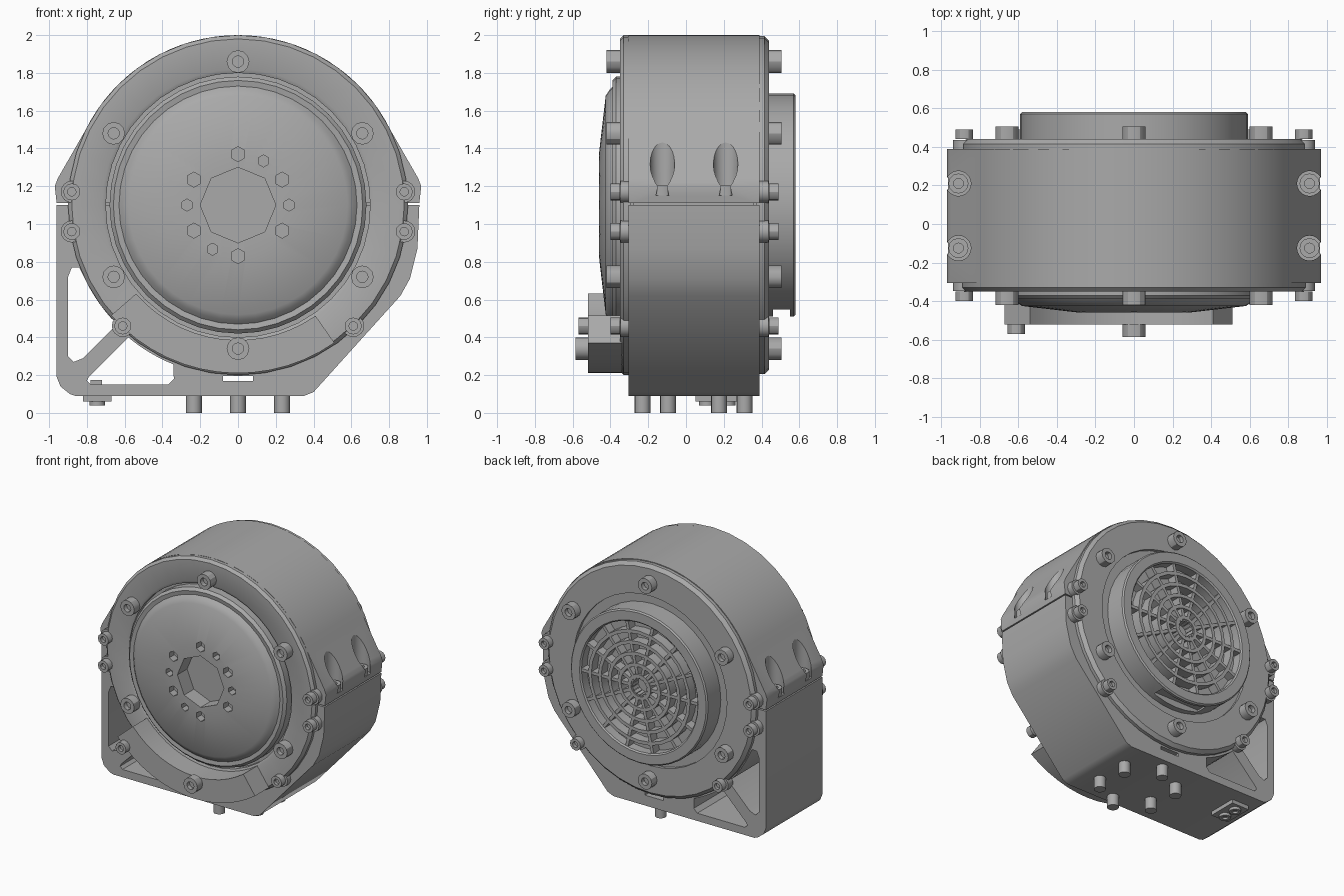
import bpy, bmesh, math
from mathutils import Matrix, Vector

cube = bpy.data.objects.get("Cube")
if cube:
    bpy.data.objects.remove(cube, do_unlink=True)

metal = bpy.data.materials.new("grey_metal")
metal.use_nodes = True
GREY = (0.4, 0.4, 0.4, 1)
metal.diffuse_color = GREY
metal.node_tree.nodes["Principled BSDF"].inputs["Base Color"].default_value = GREY

CZ = 1.1              # height of the shaft axis
FRONT, BACK = -0.35, 0.44
BODY_F, BODY_B = -0.305, 0.39


def finish(name, bm, smooth=30):
    bmesh.ops.recalc_face_normals(bm, faces=bm.faces)
    mesh = bpy.data.meshes.new(name)
    bm.to_mesh(mesh)
    bm.free()
    mesh.materials.append(metal)
    ob = bpy.data.objects.new(name, mesh)
    bpy.context.collection.objects.link(ob)
    shade(ob, smooth)
    return ob


def shade(ob, angle=30):
    bpy.ops.object.select_all(action='DESELECT')
    ob.select_set(True)
    bpy.context.view_layer.objects.active = ob
    bpy.ops.object.shade_smooth_by_angle(angle=math.radians(angle))


def polar(r, deg):
    a = math.radians(deg)
    return r * math.cos(a), CZ + r * math.sin(a)


def arc(r, a0, a1, n):
    return [polar(r, a0 + (a1 - a0) * i / n) for i in range(n + 1)]


def add_prism(bm, pts, y0, y1):
    face = bm.faces.new([bm.verts.new((x, y0, z)) for x, z in pts])
    ext = bmesh.ops.extrude_face_region(bm, geom=[face])
    moved = [v for v in ext["geom"] if isinstance(v, bmesh.types.BMVert)]
    bmesh.ops.translate(bm, verts=moved, vec=(0, y1 - y0, 0))


def prism(name, pts, y0, y1):
    bm = bmesh.new()
    add_prism(bm, pts, y0, y1)
    return finish(name, bm)


def lathe(name, profile, sides=40):
    """Turn a closed (radius, y) profile about the shaft axis."""
    bm = bmesh.new()
    vs = [bm.verts.new((r, y, CZ)) for r, y in profile]
    es = [bm.edges.new((vs[i], vs[(i + 1) % len(vs)])) for i in range(len(vs))]
    bmesh.ops.spin(bm, geom=vs + es, cent=(0, 0, CZ), axis=(0, 1, 0),
                   angle=math.tau, steps=sides, use_merge=True)
    bmesh.ops.remove_doubles(bm, verts=bm.verts, dist=1e-5)
    return finish(name, bm)


def add_rod(bm, pos, axis, r, length, sides=16, socket=False):
    """Cylinder from pos along axis, optionally with a hex socket in its end."""
    axis = Vector(axis)
    m = (Matrix.Translation(Vector(pos) + axis * length / 2)
         @ axis.to_track_quat('Z', 'Y').to_matrix().to_4x4())
    made = bmesh.ops.create_cone(bm, cap_ends=True, segments=sides, radius1=r,
                                 radius2=r, depth=length, matrix=m)
    if socket:
        caps = {f for v in made["verts"] for f in v.link_faces if len(f.verts) == sides}
        top = max(caps, key=lambda f: f.calc_center_median().dot(axis))
        bmesh.ops.inset_region(bm, faces=[top], thickness=r * 0.5)
        ext = bmesh.ops.extrude_discrete_faces(bm, faces=[top])
        bmesh.ops.translate(bm, verts=ext["faces"][0].verts, vec=-axis * length * 0.5)


def bolts(name, spots, axis, r, length):
    bm = bmesh.new()
    for p in spots:
        add_rod(bm, p, axis, r, length, 12, True)
    return finish(name, bm)


def box(bm, x0, x1, y0, y1, z0, z1):
    add_prism(bm, [(x0, z0), (x1, z0), (x1, z1), (x0, z1)], y0, y1)


def cut(ob, bm):
    tool = finish("cutter", bm)
    tool.hide_render = True
    mod = ob.modifiers.new("cut", 'BOOLEAN')
    mod.operation, mod.solver, mod.object = 'DIFFERENCE', 'EXACT', tool
    mesh = bpy.data.meshes.new_from_object(
        ob.evaluated_get(bpy.context.evaluated_depsgraph_get()))
    ob.modifiers.clear()
    ob.data = mesh
    bpy.data.objects.remove(tool, do_unlink=True)
    shade(ob)


# Lower housing with its square foot and chamfered side
lower = prism("lower_housing", [
    (-0.96, 1.1), (-0.96, 0.19), (-0.94, 0.14), (-0.89, 0.1), (-0.86, 0.09),
    (0.35, 0.09), (0.4, 0.11), (0.86, 0.62), (0.91, 0.71), (0.95, 0.87),
    (0.96, 1.1)], BODY_F, BODY_B)
windows = bmesh.new()
add_prism(windows, [(-0.9, 0.72), (-0.9, 0.3), (-0.87, 0.27), (-0.82, 0.29), (-0.6, 0.51)]
          + arc(0.9, 222, 206, 5) + [(-0.84, 0.77), (-0.88, 0.77)], -0.6, 0.6)
add_prism(windows, [(-0.78, 0.15), (-0.37, 0.15), (-0.34, 0.18)]
          + arc(0.91, 248, 232, 5) + [(-0.58, 0.4), (-0.79, 0.19), (-0.8, 0.17)], -0.6, 0.6)
box(windows, -0.08, 0.08, -0.6, 0.6, 0.17, 0.195)
cut(lower, windows)

# Upper clamp shell with pockets for the clamp screws
upper = prism("upper_shell", [(0.9, 1.11), (0.96, 1.11), (0.97, 1.2), (0.955, 1.24)]
              + arc(0.9, 26, 154, 32)
              + [(-0.955, 1.24), (-0.97, 1.2), (-0.96, 1.11), (-0.9, 1.11)], BODY_F, BODY_B)
pockets = bmesh.new()
clamp_spots = [(s * 0.91, y, 1.15) for s in (-1, 1) for y in (-0.125, 0.21)]
for x, y, z in clamp_spots:
    add_rod(pockets, (x, y, z), (0, 0, 1), 0.065, 0.5, 20)
cut(upper, pockets)
bolts("clamp_screws", clamp_spots, (0, 0, 1), 0.052, 0.055)

# Clamp seam filler between both housings
prism("seam_core", [(-0.9, 1.08), (0.9, 1.08), (0.9, 1.13), (-0.9, 1.13)], -0.28, 0.36)

# Front and back flange rings with ears for the small screws
lathe("front_flange", [(0.7, -0.29), (0.7, FRONT + 0.01), (0.72, FRONT),
                       (0.88, FRONT), (0.9, FRONT + 0.02), (0.9, -0.29)])
lathe("back_flange", [(0.66, 0.37), (0.66, BACK), (0.87, BACK), (0.895, BACK - 0.025),
                      (0.895, 0.37)])
small = [(s * x, z) for s in (-1, 1) for x, z in ((0.88, 1.17), (0.88, 0.96), (0.61, 0.46))]
ears = bmesh.new()
for x, z in small:
    add_rod(ears, (x, FRONT + 0.004, z), (0, 1, 0), 0.058, 0.06)
    add_rod(ears, (x, BACK - 0.004, z), (0, -1, 0), 0.058, 0.06)
finish("screw_ears", ears)

# Flange bolts
large = [polar(0.76, a) for a in range(-90, 270, 60)]
on_bracket = [(-0.61, 0.46), polar(0.76, -90)]
bolts("front_large_bolts", [(x, FRONT, z) for x, z in large[1:]], (0, -1, 0), 0.06, 0.07)
bolts("back_large_bolts", [(x, BACK, z) for x, z in large], (0, 1, 0), 0.06, 0.065)
bolts("front_small_bolts", [(x, FRONT, z) for x, z in small if (x, z) != on_bracket[0]],
      (0, -1, 0), 0.045, 0.05)
bolts("back_small_bolts", [(x, BACK, z) for x, z in small], (0, 1, 0), 0.045, 0.05)

# Arc bracket under the hub
prism("arc_bracket", arc(0.89, 221, 305, 14) + arc(0.715, 305, 221, 14), -0.52, -0.33)
bolts("bracket_large_bolt", [(on_bracket[1][0], -0.52, on_bracket[1][1])], (0, -1, 0), 0.06, 0.065)
bolts("bracket_small_bolt", [(on_bracket[0][0], -0.52, on_bracket[0][1])], (0, -1, 0), 0.045, 0.05)

# Front hub: rim, groove and slightly domed face with a bored centre
hub = lathe("front_hub", [(0, -0.2), (0.68, -0.2), (0.68, -0.37), (0.66, -0.39), (0.63, -0.385),
                          (0.61, -0.405), (0.58, -0.425), (0.28, -0.46), (0, -0.46)])
bores = bmesh.new()
add_rod(bores, (0, -0.5, CZ), (0, 1, 0), 0.2, 0.16, 8)
for deg in range(0, 360, 30):
    if deg in (120, 300):
        continue
    x, z = polar(0.27, deg)
    big = deg % 60 == 30
    add_rod(bores, (x, -0.5, z), (0, 1, 0), 0.04 if big else 0.032, 0.1, 6)
cut(hub, bores)

# Back collar with a cable slot below
collar = lathe("back_collar", [(0.5, 0.38), (0.5, 0.57), (0.51, 0.58), (0.58, 0.58),
                               (0.59, 0.57), (0.59, 0.38)])
slot = bmesh.new()
box(slot, -0.2, 0.2, 0.46, 0.55, 0.45, 0.56)
cut(collar, slot)
lathe("back_recess_floor", [(0, 0.36), (0.68, 0.36), (0.68, 0.415), (0.52, 0.415),
                            (0.5, 0.5), (0, 0.5)])

# Fan grille: concentric rings and spokes
for i in range(1, 6):
    r = 0.085 * i
    lathe("grille_ring_%d" % i, [(r - 0.013, 0.49), (r - 0.013, 0.575),
                                 (r + 0.013, 0.575), (r + 0.013, 0.49)], 28)
spokes = bmesh.new()
for i in range(14):
    before = len(spokes.verts)
    box(spokes, 0.06, 0.51, 0.49, 0.57, CZ - 0.012, CZ + 0.012)
    spokes.verts.ensure_lookup_table()
    bmesh.ops.rotate(spokes, verts=spokes.verts[before:], cent=(0, 0, CZ),
                     matrix=Matrix.Rotation(math.tau * i / 14, 3, 'Y'))
finish("grille_spokes", spokes)

# Foot bolts in a hexagon, and the cable connector beside them
feet = [(0.27 * math.cos(math.radians(a)), 0.04 + 0.27 * math.sin(math.radians(a)), 0.1)
        for a in range(30, 390, 60)]
bm = bmesh.new()
for p in feet:
    add_rod(bm, p, (0, 0, -1), 0.042, 0.1)
finish("foot_bolts", bm)
plug = bmesh.new()
box(plug, -0.82, -0.67, 0.05, 0.28, 0.06, 0.1)
for y in (0.11, 0.22):
    add_rod(plug, (-0.745, y, 0.07), (0, 0, -1), 0.042, 0.03, 16, True)
box(plug, -0.78, -0.72, 0.1, 0.23, 0.14, 0.175)
finish("cable_connector", plug)
